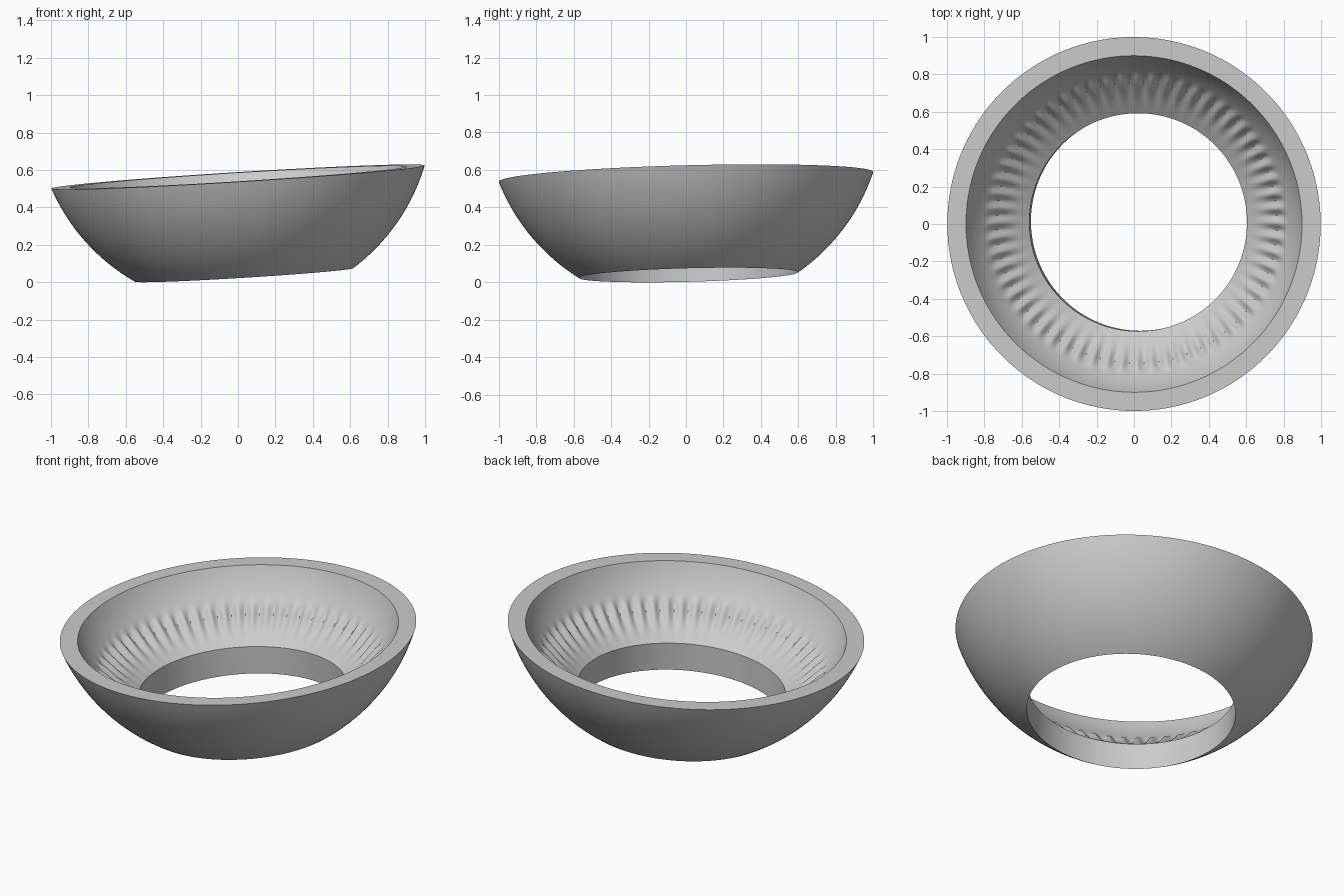
import bpy, bmesh, math
from mathutils import Vector, Matrix

if "Cube" in bpy.data.objects:
    bpy.data.objects.remove(bpy.data.objects["Cube"])

SEG, FLUTES = 480, 60
HEIGHT, CENTRE = 0.525, 0.889      # rim height, height of the sphere centre
R_OUT, R_HOLE = 1.064, 0.583


def sphere_radius(big_r, h):
    return math.sqrt(big_r ** 2 - (h - CENTRE) ** 2)


# closed cross-section: (radius, height, flute depth)
profile = []
for i in range(21):                                   # outer spherical wall
    h = HEIGHT * i / 20
    profile.append((sphere_radius(R_OUT, h), h, 0))
profile.append((0.90, HEIGHT, 0))                     # flat rim
profile += [(0.88, 0.475, 0), (0.853, 0.425, 0), (0.823, 0.38, 0),
            (0.803, 0.355, 0)]                        # inner wall
profile += [(0.788, 0.338, 0.006), (0.768, 0.318, 0.012),
            (0.745, 0.296, 0.012), (0.715, 0.268, 0.009),
            (0.68, 0.238, 0.004), (0.64, 0.207, 0)]   # fluted band
profile.append((R_HOLE, 0.166, 0))                    # top of hole wall

# revolve the section, rippling the fluted band
bm = bmesh.new()
rings = []
for r, h, depth in profile:
    ring = []
    for k in range(SEG):
        a = 2 * math.pi * k / SEG
        wave = depth * math.cos(FLUTES * a)
        rr, hh = r - 0.6 * wave, h + 0.8 * wave
        ring.append(bm.verts.new((rr * math.cos(a), rr * math.sin(a), hh)))
    rings.append(ring)
for j, ring in enumerate(rings):
    nxt = rings[(j + 1) % len(rings)]
    for k in range(SEG):
        m = (k + 1) % SEG
        bm.faces.new((ring[k], ring[m], nxt[m], nxt[k]))
bmesh.ops.recalc_face_normals(bm, faces=bm.faces)

# tilt the bowl and stand its lowest edge on the ground
axis = Vector((-0.062, -0.026, 1)).normalized()
bm.transform(Vector((0, 0, 1)).rotation_difference(axis).to_matrix().to_4x4())
low = min(v.co.z for v in bm.verts)
bm.transform(Matrix.Translation((-axis.x * HEIGHT, -axis.y * HEIGHT, -low)))

mesh = bpy.data.meshes.new("bowl_ring")
bm.to_mesh(mesh)
bm.free()
bowl = bpy.data.objects.new("bowl_ring", mesh)
bpy.context.collection.objects.link(bowl)
bpy.context.view_layer.objects.active = bowl
bowl.select_set(True)
bpy.ops.object.shade_smooth_by_angle(angle=math.radians(35))
